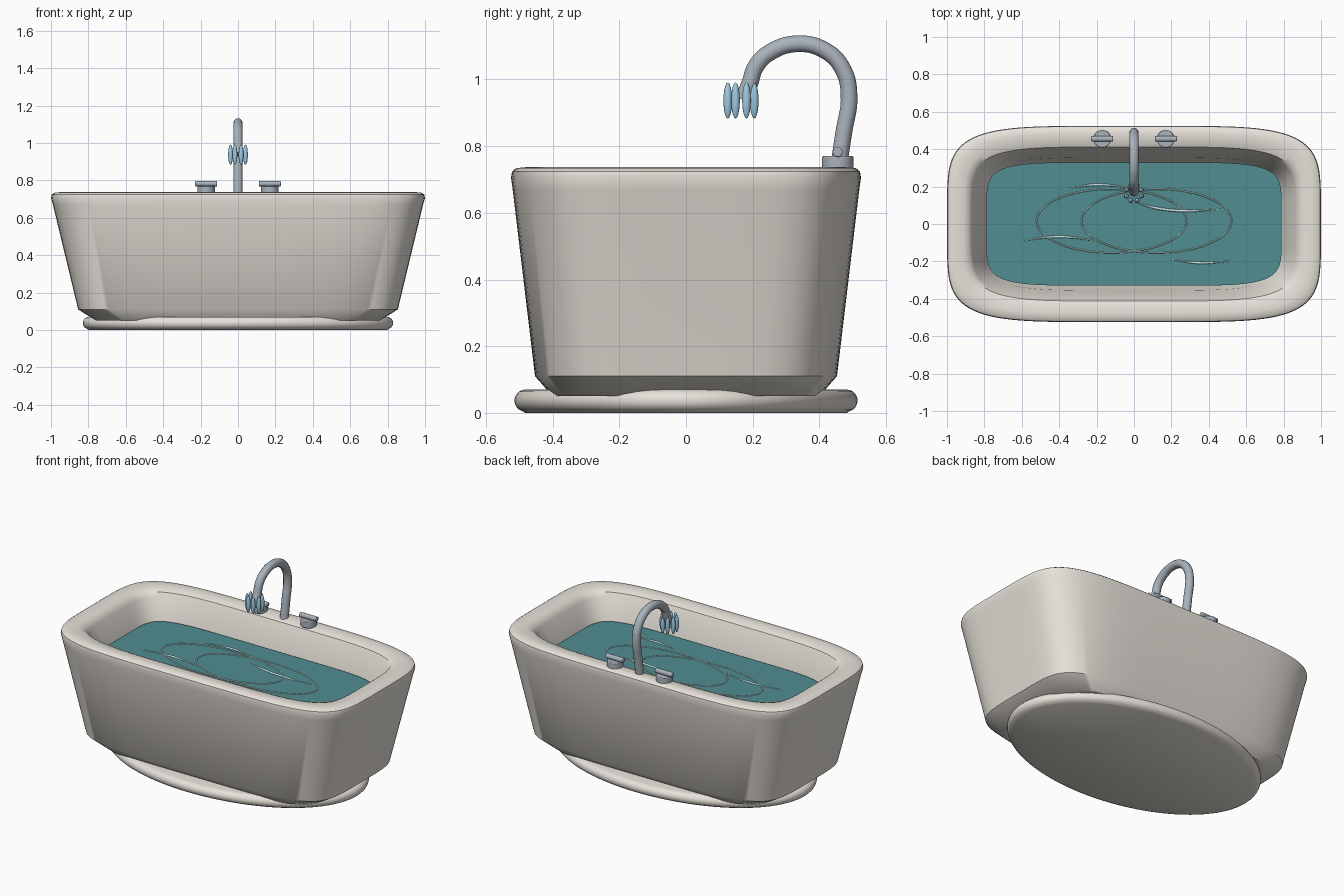
import bpy, bmesh, math
from math import sin, cos, pi

if "Cube" in bpy.data.objects:
    bpy.data.objects.remove(bpy.data.objects["Cube"])


def material(name, rgb):
    m = bpy.data.materials.new(name)
    m.diffuse_color = (*rgb, 1)
    m.use_nodes = True
    m.node_tree.nodes["Principled BSDF"].inputs["Base Color"].default_value = m.diffuse_color
    return m


CERAMIC = material("ceramic", (0.80, 0.76, 0.70))
METAL = material("metal", (0.40, 0.45, 0.50))
WATER = material("water", (0.08, 0.27, 0.29))
DROP = material("droplet", (0.35, 0.60, 0.78))
RIPPLE = material("ripple", (0.55, 0.80, 0.78))


def finish(ob, mat, angle=40):
    ob.data.materials.append(mat)
    bpy.ops.object.select_all(action='DESELECT')
    ob.select_set(True)
    bpy.context.view_layer.objects.active = ob
    bpy.ops.object.shade_smooth_by_angle(angle=math.radians(angle))
    return ob


def loft(name, sections, n, mat, count=96):
    """Stack superellipse sections (half x, half y, z), capped at both ends."""
    bm = bmesh.new()
    rings = []
    for hx, hy, z in sections:
        ring = []
        for i in range(count):
            t = 2 * pi * (i + 0.5) / count
            x = math.copysign(abs(cos(t)) ** (2 / n), cos(t)) * hx
            y = math.copysign(abs(sin(t)) ** (2 / n), sin(t)) * hy
            ring.append(bm.verts.new((x, y, z)))
        rings.append(ring)
    for a, b in zip(rings, rings[1:]):
        for i in range(count):
            j = (i + 1) % count
            bm.faces.new((a[i], a[j], b[j], b[i]))
    bm.faces.new(rings[0][::-1])
    bm.faces.new(rings[-1])
    me = bpy.data.meshes.new(name)
    bm.to_mesh(me)
    bm.free()
    ob = bpy.data.objects.new(name, me)
    bpy.context.collection.objects.link(ob)
    return finish(ob, mat)


def tube(name, pts, r, mat, cyclic=False, taper=False):
    cu = bpy.data.curves.new(name, 'CURVE')
    cu.dimensions = '3D'
    cu.bevel_depth = r
    cu.bevel_resolution = 4
    cu.use_fill_caps = True
    cu.resolution_u = 10
    s = cu.splines.new('BEZIER')
    s.bezier_points.add(len(pts) - 1)
    for i, (p, q) in enumerate(zip(s.bezier_points, pts)):
        p.co = q
        p.handle_left_type = p.handle_right_type = 'AUTO'
        if taper:
            p.radius = 0.25 if i in (0, len(pts) - 1) else 1
    s.use_cyclic_u = cyclic
    cu.materials.append(mat)
    ob = bpy.data.objects.new(name, cu)
    bpy.context.collection.objects.link(ob)
    return ob


def cylinder(name, loc, r, depth, rot=(0, 0, 0), bevel=0.004):
    bpy.ops.mesh.primitive_cylinder_add(vertices=32, radius=r, depth=depth, location=loc, rotation=rot)
    ob = bpy.context.object
    ob.name = name
    b = ob.modifiers.new("bevel", 'BEVEL')
    b.width, b.segments = bevel, 2
    return finish(ob, METAL)


# oval plinth with a rounded edge
R = 0.033
plinth = [(0.83 - R + R * cos(a), 0.515 - R + R * cos(a), 0.037 + R * sin(a))
          for a in [-pi / 2 + pi * k / 10 for k in range(11)]]
plinth[0] = (plinth[0][0], plinth[0][1], 0.0)
loft("plinth", plinth, 2, CERAMIC)

# tub shell: outside, rolled rim, inside
loft("tub", [(0.76, 0.40, 0.05), (0.855, 0.453, 0.11), (0.99, 0.52, 0.67), (1.0, 0.525, 0.705),
             (0.996, 0.522, 0.724), (0.982, 0.510, 0.734), (0.95, 0.48, 0.737), (0.91, 0.44, 0.734),
             (0.88, 0.412, 0.722), (0.865, 0.400, 0.695), (0.81, 0.355, 0.57),
             (0.74, 0.31, 0.25), (0.65, 0.25, 0.17)], 5, CERAMIC)

# water
WZ = 0.58
loft("water", [(0.785, 0.325, WZ - 0.025), (0.79, 0.33, WZ - 0.02), (0.79, 0.33, WZ)], 6, WATER)

# ripple rings and strands
for side in (-1, 1):
    tube("ripple_ring", [(0.12 * side + 0.40 * cos(k * pi / 8), 0.017 + 0.17 * sin(k * pi / 8), WZ)
                         for k in range(16)], 0.004, RIPPLE, cyclic=True)
for pts in ([(-0.35, 0.19), (-0.2, 0.21), (0, 0.19)],
            [(0, 0.12), (0.12, 0.085), (0.28, 0.07), (0.46, 0.08)],
            [(-0.6, -0.09), (-0.4, -0.068), (-0.2, -0.09)],
            [(0.2, -0.19), (0.35, -0.208), (0.51, -0.20)]):
    tube("ripple_strand", [(x, y, WZ) for x, y in pts], 0.007, RIPPLE, taper=True)

# gooseneck spout
spout = [(.455, .72), (.473, .84), (.489, .95), (.471, 1.03), (.42, 1.085), (.335, 1.107),
         (.25, 1.08), (.21, 1.04), (.19, .985), (.17, .94)]
tube("spout", [(0, y, z) for y, z in spout], 0.025, METAL)

# tap handles
for side in (-1, 1):
    cylinder("handle_base", (0.17 * side, 0.455, 0.75), 0.047, 0.04)
    cylinder("handle_bar", (0.17 * side, 0.455, 0.782), 0.015, 0.118, (0, pi / 2, 0))

# ring of droplets at the spout mouth
for k in range(8):
    a = 2 * pi * (k + 0.5) / 8
    bpy.ops.mesh.primitive_uv_sphere_add(segments=16, ring_count=10, radius=1,
                                         location=(0.043 * cos(a), 0.165 + 0.043 * sin(a), 0.937))
    ob = bpy.context.object
    ob.name = "droplet"
    ob.scale = (0.013, 0.013, 0.054)
    finish(ob, DROP, 60)
